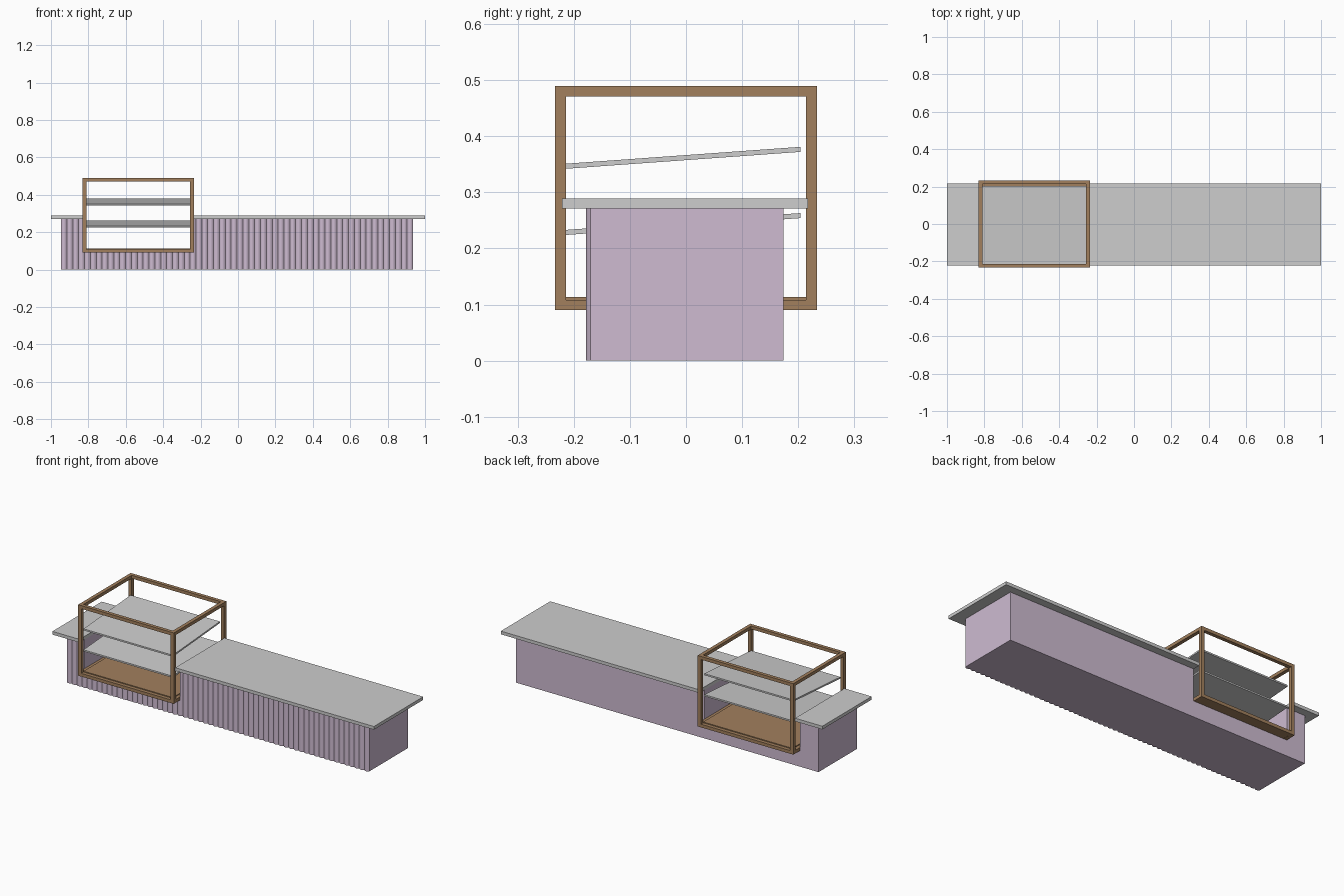
import bpy, bmesh, math

if "Cube" in bpy.data.objects:
    bpy.data.objects.remove(bpy.data.objects["Cube"])


def material(name, rgb):
    m = bpy.data.materials.new(name)
    m.diffuse_color = (*rgb, 1)
    m.use_nodes = True
    m.node_tree.nodes["Principled BSDF"].inputs["Base Color"].default_value = m.diffuse_color
    return m


LILAC = material("lilac paint", (0.62, 0.50, 0.64))
GREY = material("grey stone", (0.61, 0.61, 0.61))
WOOD = material("brown wood", (0.36, 0.215, 0.11))


def finish(name, bm, mat):
    bmesh.ops.recalc_face_normals(bm, faces=bm.faces)
    me = bpy.data.meshes.new(name)
    bm.to_mesh(me)
    bm.free()
    ob = bpy.data.objects.new(name, me)
    bpy.context.collection.objects.link(ob)
    if mat:
        me.materials.append(mat)
    return ob


def box(name, x, y, z, mat, rise=0):
    """Box from (min, max) ranges; rise lifts the back edge to slope it."""
    bm = bmesh.new()
    bmesh.ops.create_cube(bm, size=1)
    for v in bm.verts:
        t = v.co.y + 0.5
        v.co = (x[0] + (v.co.x + 0.5) * (x[1] - x[0]),
                y[0] + t * (y[1] - y[0]),
                z[0] + (v.co.z + 0.5) * (z[1] - z[0]) + rise * t)
    return finish(name, bm, mat)


# Main measurements
BX0, BX1 = -0.946, 0.936          # body
FX0, FX1 = -0.831, -0.236         # display frame
FY, FZ0, FZ1, B = 0.2335, 0.09, 0.489, 0.02
TOP0, TOP1 = 0.271, 0.289         # counter top

# Body: prism with a row of convex flutes along the front
FLUTES, SEG = 60, 8
pts = []
for i in range(FLUTES * SEG + 1):
    bulge = abs(math.sin(math.pi * i / SEG))
    pts.append((BX0 + (BX1 - BX0) * i / (FLUTES * SEG), -0.170 - 0.008 * bulge))
pts += [(BX1, 0.174), (BX0, 0.174)]
bm = bmesh.new()
bottom = bm.faces.new([bm.verts.new((x, y, 0)) for x, y in pts])
ext = bmesh.ops.extrude_face_region(bm, geom=[bottom], use_keep_orig=True)
for g in ext["geom"]:
    if isinstance(g, bmesh.types.BMVert):
        g.co.z = TOP0
bmesh.ops.recalc_face_normals(bm, faces=bm.faces)
for f in bm.faces:
    f.smooth = f.normal.y < -0.5
for e in bm.edges:
    e.smooth = e.is_manifold and e.calc_face_angle() < math.radians(30)
body = finish("fluted_body", bm, LILAC)

# Notch in the body where the display frame sits
cutter = box("notch_cutter", (FX0, FX1), (-0.5, 0.5), (FZ0, 0.6), LILAC)
cutter.hide_render = True
cutter.hide_viewport = True
cut = body.modifiers.new("notch", 'BOOLEAN')
cut.operation = 'DIFFERENCE'
cut.solver = 'EXACT'
cut.object = cutter

# Counter top either side of the frame
box("counter_top_left", (-1, FX0), (-0.221, 0.217), (TOP0, TOP1), GREY)
box("counter_top_right", (FX1, 1), (-0.221, 0.217), (TOP0, TOP1), GREY)

# Display frame: posts, long rails and side rails
for sy, yn in ((-1, "front"), (1, "back")):
    y = sorted((sy * FY, sy * (FY - B)))
    for x, xn in (((FX0, FX0 + B), "left"), ((FX1 - B, FX1), "right")):
        box(f"{yn}_{xn}_post", x, y, (FZ0, FZ1), WOOD)
    for z, zn in (((FZ0, FZ0 + B - 0.002), "bottom"), ((FZ1 - B + 0.002, FZ1), "top")):
        box(f"{yn}_{zn}_rail", (FX0 + B, FX1 - B), y, z, WOOD)
for x, xn in (((FX0, FX0 + B), "left"), ((FX1 - B, FX1), "right")):
    for z, zn in (((FZ0, FZ0 + B - 0.002), "bottom"), ((FZ1 - B + 0.002, FZ1), "top")):
        box(f"{xn}_{zn}_rail", x, (B - FY, FY - B), z, WOOD)

# Wooden floor of the frame
box("frame_floor", (FX0 + B, FX1 - B), (B - FY, FY - B), (FZ0 + 0.001, 0.113), WOOD)

# Sloping shelves
for name, z in (("lower_shelf", 0.224), ("upper_shelf", 0.342)):
    box(name, (FX0 + B, FX1 - B), (-0.2135, 0.204), (z, z + 0.009), GREY, rise=0.03)
